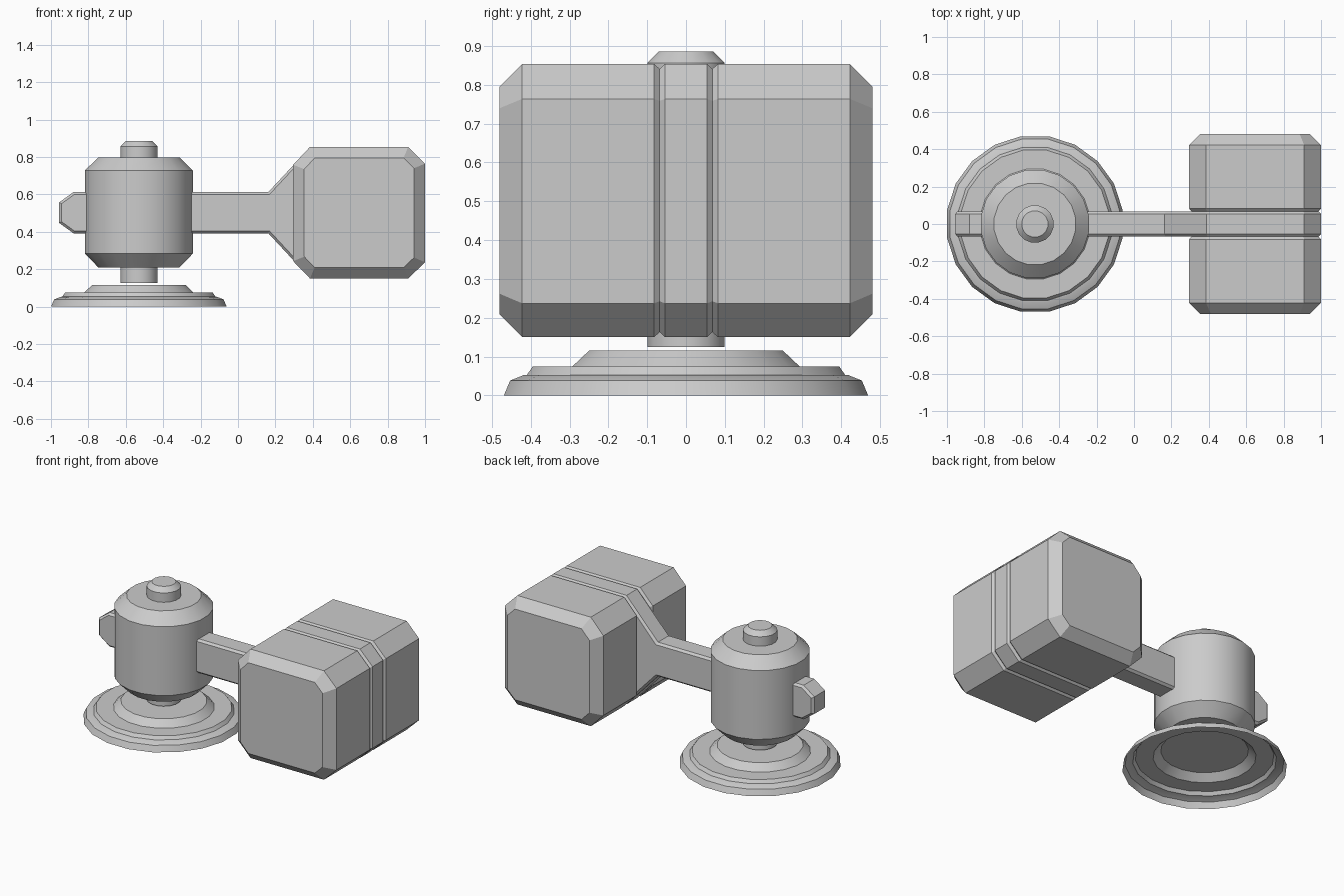
import bpy, bmesh, math
from mathutils import Vector

if "Cube" in bpy.data.objects:
    bpy.data.objects.remove(bpy.data.objects["Cube"])

AXIS_X = -0.53


def finish(name, bm, normals=True):
    if normals:
        bmesh.ops.recalc_face_normals(bm, faces=bm.faces)
    mesh = bpy.data.meshes.new(name)
    bm.to_mesh(mesh)
    bm.free()
    ob = bpy.data.objects.new(name, mesh)
    bpy.context.collection.objects.link(ob)
    return ob


def bridge(bm, a, b):
    n = len(a)
    return [bm.faces.new((a[i], a[(i + 1) % n], b[(i + 1) % n], b[i])) for i in range(n)]


def lathe(name, profile, sides, cap_bottom=True):
    """Turn a (radius, z) profile, listed bottom to top, about the vertical axis."""
    bm = bmesh.new()
    rings = []
    for r, z in profile:
        angles = [2 * math.pi * (i + 0.5) / sides for i in range(sides)]
        rings.append([bm.verts.new((AXIS_X + r * math.cos(a), r * math.sin(a), z)) for a in angles])
    for a, b in zip(rings, rings[1:]):
        bridge(bm, a, b)
    bm.faces.new(rings[-1])
    if cap_bottom:
        bm.faces.new(rings[0][::-1])
    ob = finish(name, bm, cap_bottom)
    bpy.context.view_layer.objects.active = ob
    ob.select_set(True)
    bpy.ops.object.shade_smooth_by_angle(angle=math.radians(28))
    ob.select_set(False)
    return ob


def inset(poly, d):
    """Move every edge of a clockwise outline inwards by d."""
    out = []
    for i, p in enumerate(poly):
        p = Vector(p)
        e1 = (p - Vector(poly[i - 1])).normalized()
        e2 = (Vector(poly[(i + 1) % len(poly)]) - p).normalized()
        n1, n2 = Vector((e1.y, -e1.x)), Vector((e2.y, -e2.x))
        out.append(p + (n1 + n2) * d / (1 + n1.dot(n2)))
    return out


def loft(name, outline, sections):
    """Sweep an (x, z) outline through (y, inset) sections."""
    bm = bmesh.new()
    rings = [[bm.verts.new((x, y, z)) for x, z in inset(outline, d)] for y, d in sections]
    for a, b in zip(rings, rings[1:]):
        bridge(bm, a, b)
    bm.faces.new(rings[0][::-1])
    bm.faces.new(rings[-1])
    return finish(name, bm)


# Stepped base: an open shell, hollow underneath
lathe("base", [(0.475, 0), (0.459, 0.038), (0.424, 0.052), (0.415, 0.053),
               (0.400, 0.074), (0.297, 0.074), (0.253, 0.115)], 20, cap_bottom=False)

# Central shaft with bevelled cap, and the drum around it
lathe("shaft", [(0.101, 0.125), (0.101, 0.857), (0.071, 0.886)], 16)
lathe("drum", [(0.220, 0.21), (0.292, 0.283), (0.292, 0.728), (0.220, 0.797)], 20)

# Arm running through the drum and flaring into the centre plate of the head
arm = [(-0.956, 0.447), (-0.956, 0.557), (-0.88, 0.612), (0.162, 0.612),
       (0.387, 0.854), (0.91, 0.854), (1.0, 0.764), (1.0, 0.237),
       (0.91, 0.15), (0.387, 0.15), (0.162, 0.392), (-0.88, 0.392)]
loft("arm", arm, [(-0.068, 0.013), (-0.054, 0), (0.054, 0), (0.068, 0.013)])

# Two chamfered half-blocks either side of the plate
block = [(0.295, 0.243), (0.295, 0.758), (0.385, 0.854), (0.91, 0.854),
         (1.0, 0.764), (1.0, 0.237), (0.91, 0.15), (0.385, 0.15)]
for name, s in (("head_front", -1), ("head_back", 1)):
    loft(name, block, [(s * 0.068, 0.013), (s * 0.082, 0), (s * 0.422, 0), (s * 0.481, 0.059)])
